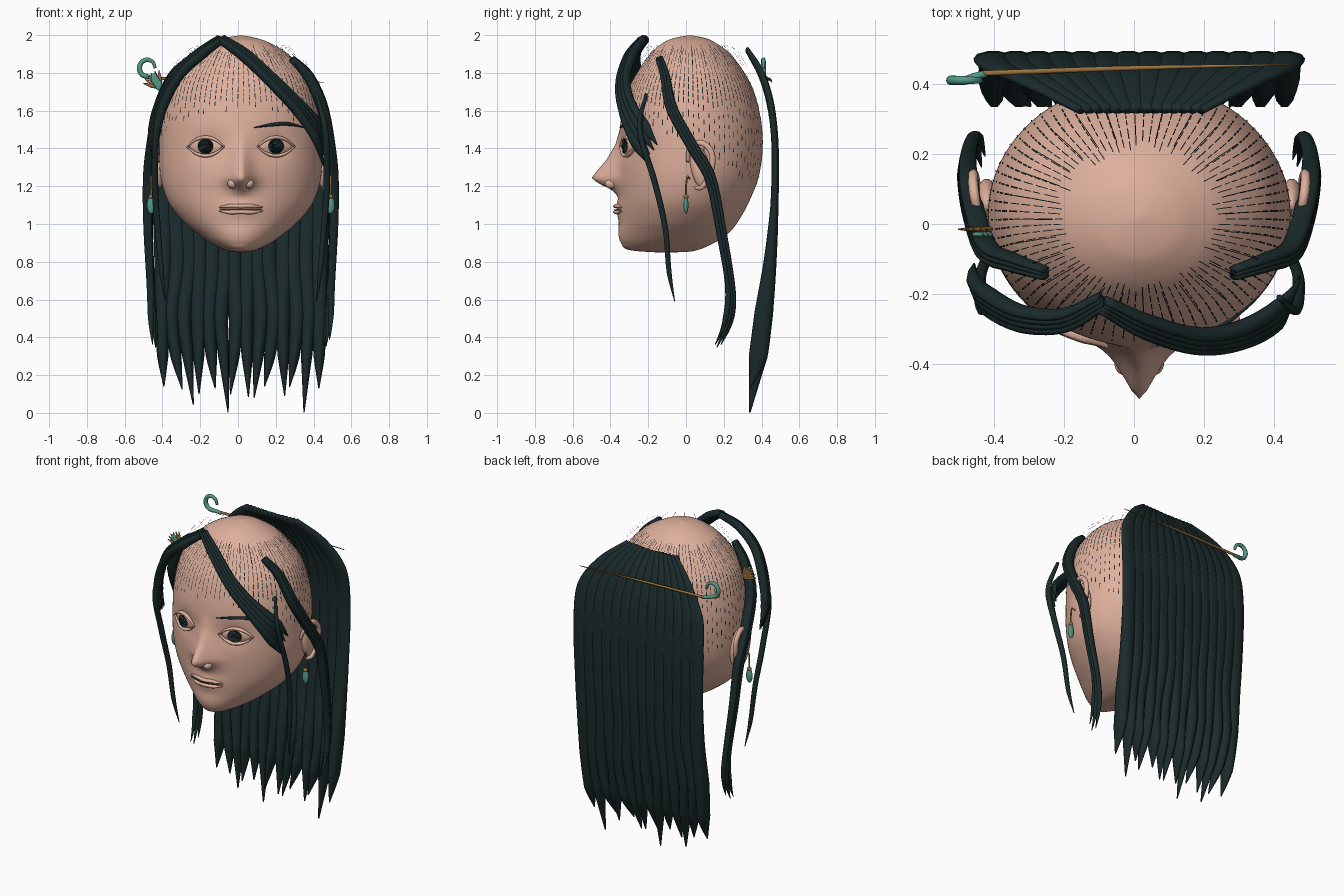
import bpy, bmesh, math, random
from mathutils import Vector, Matrix

random.seed(4)
if "Cube" in bpy.data.objects:
    bpy.data.objects.remove(bpy.data.objects["Cube"])
CX = 0.015  # mirror plane of the head


def material(name, rgb):
    m = bpy.data.materials.new(name)
    m.use_nodes = True
    m.diffuse_color = (*rgb, 1)
    m.node_tree.nodes["Principled BSDF"].inputs["Base Color"].default_value = (*rgb, 1)
    return m


SKIN = material("skin", (0.73, 0.43, 0.33))
HAIR = material("dark_hair", (0.011, 0.024, 0.025))
GOLD = material("gold", (0.32, 0.17, 0.045))
JADE = material("jade", (0.09, 0.32, 0.24))


def finish(bm, name, mat, smooth=True):
    bmesh.ops.recalc_face_normals(bm, faces=bm.faces)
    me = bpy.data.meshes.new(name)
    bm.to_mesh(me)
    bm.free()
    me.materials.append(mat)
    ob = bpy.data.objects.new(name, me)
    bpy.context.collection.objects.link(ob)
    if smooth:
        me.shade_smooth()


def spline(keys, u):
    """Smooth interpolation through keys, u from 0 to 1."""
    f = min(max(u, 0), 1) * (len(keys) - 1)
    i = min(int(f), len(keys) - 2)
    t = f - i
    b, c = Vector(keys[i]), Vector(keys[i + 1])
    a = Vector(keys[i - 1]) if i else b * 2 - c
    d = Vector(keys[i + 2]) if i + 2 < len(keys) else c * 2 - b
    return 0.5 * (2 * b + (c - a) * t + (2 * a - 5 * b + 4 * c - d) * t**2 + (3 * b - a - 3 * c + d) * t**3)


def linear(vals, u):
    f = u * (len(vals) - 1)
    i = min(int(f), len(vals) - 2)
    return vals[i] + (vals[i + 1] - vals[i]) * (f - i)


# Head profile: height, half width, front, back
PROFILE = [(2, 0, .02, .02), (1.985, .08, -.06, .1), (1.96, .15, -.12, .155), (1.9, .25, -.19, .235),
           (1.8, .345, -.26, .31), (1.7, .395, -.31, .36), (1.55, .425, -.345, .397), (1.4, .432, -.355, .405),
           (1.25, .425, -.355, .385), (1.12, .385, -.352, .335), (1.02, .31, -.35, .28), (.95, .23, -.35, .225),
           (.9, .16, -.342, .15), (.865, .09, -.31, .07), (.852, .04, -.2, 0), (.85, 0, -.12, -.12)]
NOSE = [(1.5, 0), (1.42, .02), (1.34, .065), (1.27, .125), (1.24, .147), (1.21, .1), (1.18, .035), (1.14, 0)]


def bump(a, b):
    return math.exp(-a * a - b * b)


def relief(x, z):
    """How far the face stands forward of the plain skull."""
    d = 0.018 * bump(x / .1, (z - 1.08) / .06) + 0.008 * bump(x / .1, (z - .95) / .05)
    d -= 0.022 * bump((abs(x) - .17) / .09, (z - 1.41) / .07)
    for (z1, d1), (z0, d0) in zip(NOSE, NOSE[1:]):
        if z0 <= z < z1:
            wide = .035 + .03 * min(1, max(0, (1.45 - z) / .2))
            d += (d0 + (d1 - d0) * (z - z0) / (z1 - z0)) * math.exp(-(abs(x) / wide) ** 1.6)
    return d


def head_point(k, t, off=0):
    z, w, f, b = k
    x, h = w * math.sin(t), (b - f) / 2
    y = (f + b) / 2 - h * math.cos(t)
    if math.cos(t) > 0:
        y -= relief(x, z)
    return Vector((CX + x + off * math.sin(t), y - off * math.cos(t), z + off * max(0, z - 1.5)))


def key_at(z):
    lo, hi = 0, 1
    for _ in range(25):
        mid = (lo + hi) / 2
        lo, hi = (mid, hi) if spline(PROFILE, mid)[0] > z else (lo, mid)
    return spline(PROFILE, lo)


def on_face(x, z, off=0):
    k = key_at(z)
    p = head_point(k, math.asin(max(-1, min(1, x / k[1]))))
    return p - Vector((0, off, 0))


def loft(bm, rings):
    rows = [[bm.verts.new(p) for p in r] for r in rings]
    n = len(rows[0])
    for a, b in zip(rows, rows[1:]):
        for i in range(n):
            bm.faces.new((a[i], a[(i + 1) % n], b[(i + 1) % n], b[i]))
    bm.faces.new(rows[0])
    bm.faces.new(rows[-1][::-1])


# Head
bm = bmesh.new()
loft(bm, [[head_point(spline(PROFILE, .004 + .992 * j / 110), i * math.tau / 128) for i in range(128)]
          for j in range(111)])
finish(bm, "head", SKIN)


def add_strand(bm, pts, width, thick, normal=None, count=1, steps=30, sides=10):
    """Tapered oval tubes along a path; count lays several side by side with ragged tips."""
    for c in range(count):
        rings = []
        reach = 1 - .1 * random.random() if count > 1 else 1
        for j in range(steps + 1):
            v = j / steps
            u = v * reach
            p = spline(pts, u)
            tan = (spline(pts, u + .01) - spline(pts, u - .01)).normalized()
            nor = Vector(normal) if normal else p - Vector((CX, .03, 1.35))
            side = tan.cross(nor).normalized()
            nor = side.cross(tan).normalized()
            w, th = linear(width, v), linear(thick, v)
            p = p + side * w * (2 * c + 1 - count) / count
            if count > 1:
                w *= 1.9 / count * min(1, (1 - v) * 7 + .08)
            rings.append([p + side * w * math.cos(a) + nor * th * math.sin(a)
                          for a in (k * math.tau / sides for k in range(sides))])
        loft(bm, rings)


def strand(name, mat, pts, width, thick, **kw):
    bm = bmesh.new()
    add_strand(bm, pts, width, thick, **kw)
    finish(bm, name, mat)


def ball(name, mat, loc, size, tilt=0):
    bm = bmesh.new()
    bmesh.ops.create_uvsphere(bm, u_segments=24, v_segments=14, radius=1, matrix=Matrix.Translation(loc)
                              @ Matrix.Rotation(tilt, 4, 'X') @ Matrix.Diagonal((*size, 1)))
    finish(bm, name, mat)


def patch(name, mat, x, z, rx, rz, off, bulge):
    """Oval plate that follows the face."""
    bm = bmesh.new()
    loft(bm, [[on_face(x + rx * r * math.cos(a), z + rz * r * math.sin(a), off + bulge * (1 - r * r))
               for a in (k * math.tau / 32 for k in range(32))] for r in (1, .85, .65, .4, .15)])
    finish(bm, name, mat)


# Eyes, nostrils, ears, earrings and loose side hair on both sides
for s, label in ((1, "left"), (-1, "right")):
    ex = s * .187
    patch(label + "_eyeball", SKIN, ex, 1.412, .088, .043, .004, .02)
    patch(label + "_iris", HAIR, ex, 1.412, .041, .039, .026, .002)
    for part, lift in (("upper", .049), ("lower", -.049)):
        strand(f"{label}_{part}_eyelid", SKIN,
               [on_face(ex + .098 * q, 1.41 + lift * (1 - q * q), .012) for q in (-1, -.6, -.2, .2, .6, 1)],
               [.004, .009, .009, .004], [.006, .014, .014, .006], normal=(0, -1, 0))
    ball(label + "_nostril", SKIN, (CX + s * .045, -.395, 1.213), (.026, .035, .026))

    def side(pts):
        return [(CX + s * x, y, z) for x, y, z in pts]

    ball(label + "_ear", SKIN, (CX + s * .435, .075, 1.3), (.03, .05, .115), .2)
    strand(label + "_ear_rim", SKIN, side([(.43, .01, 1.33), (.455, .02, 1.4), (.47, .08, 1.43), (.475, .135, 1.38),
           (.47, .135, 1.29), (.46, .09, 1.2), (.44, .05, 1.19)]), [.01, .016, .016, .012], [.01, .014, .014, .01])
    strand(label + "_earring_wire", GOLD, side([(.455, .02, 1.24), (.475, .008, 1.25), (.475, 0, 1.2), (.475, 0, 1.14)]),
           [.005, .005], [.005, .005])
    ball(label + "_earring_cap", GOLD, (CX + s * .475, 0, 1.145), (.014, .014, .012))
    ball(label + "_earring_drop", JADE, (CX + s * .475, 0, 1.1), (.022, .013, .046))
    strand(label + "_side_lock", HAIR, side([(.27, -.14, 1.875), (.36, -.11, 1.78), (.435, -.075, 1.61), (.475, .04, 1.4),
           (.49, .13, 1.24), (.49, .185, .97), (.475, .235, .66), (.465, .22, .48), (.45, .16, .34)]),
           [.016, .02, .024, .024, .024, .022, .02, .026, .03], [.018, .028, .03, .03, .028, .024, .02, .016, .003], count=3)
    strand(label + "_thin_lock", HAIR, side([(.40, -.21, 1.69), (.445, -.245, 1.5), (.455, -.165, 1.22), (.44, -.11, .98),
           (.42, -.09, .75), (.40, -.06, .59)]), [.008, .014, .016, .015, .014, .002], [.01, .018, .018, .016, .013, .002])

# Eyebrow
strand("left_eyebrow", HAIR, [on_face(x, z, .004) for x, z in ((.07, 1.51), (.16, 1.525), (.25, 1.53), (.34, 1.51))],
       [.002, .009, .01, .002], [.006, .008, .008, .003], normal=(0, -1, 0))

# Swept fringe
strand("left_fringe", HAIR, [(-.09, -.23, 1.98), (.04, -.295, 1.89), (.19, -.335, 1.75), (.325, -.31, 1.61),
       (.43, -.24, 1.47), (.47, -.14, 1.32)], [.022, .03, .034, .042, .06, .065], [.02, .026, .026, .026, .022, .003], count=4)
strand("right_fringe", HAIR, [(-.09, -.22, 1.98), (-.2, -.275, 1.9), (-.32, -.27, 1.79), (-.41, -.225, 1.62),
       (-.445, -.19, 1.47), (-.445, -.14, 1.34)], [.022, .028, .034, .04, .045, .045], [.02, .026, .026, .026, .022, .003], count=4)

# Long back hair: a smooth sheet at the crown that parts into wavy, pointed locks
bm = bmesh.new()
LOCKS = 14
for i in range(LOCKS):
    f = 2 * i / (LOCKS - 1) - 1
    xt, xm = .02 + .17 * f, CX + .415 * f
    sway = random.uniform(-.03, .03) - .025 * f
    tip = .003 if i in (5, 12) else random.uniform(.02, .15)

    def spread(q):
        return xt + (xm - xt) * q

    add_strand(bm, [(xt, .325, 1.92), (spread(.55), .4, 1.79), (spread(.95), .45, 1.62), (xm, .472, 1.4), (xm, .468, 1.1),
                    (xm + sway * .4, .445, .8), (xm - sway * .4, .412, .53), (xm + sway * .2, .382, .3), (xm + sway, .338, tip)],
               [.022, .04, .055, .058, .052, .046, .042, .03, .003], [.012, .018, .02, .02, .022, .036, .052, .052, .004],
               normal=(0, 1, 0), steps=48)
finish(bm, "back_hair", HAIR)

# Fine hair roots running down the scalp, and a few stray hairs above it
bm = bmesh.new()


def ribbon(t, z0, z1, off, half):
    rows = []
    for j in range(4):
        k = key_at(z0 + (z1 - z0) * j / 3)
        rows.append([bm.verts.new(head_point(k, t + d / max(k[1], .1), off)) for d in (-half, half)])
    for a, b in zip(rows, rows[1:]):
        bm.faces.new((a[0], a[1], b[1], b[0]))


ROOTS = 84
for i in range(ROOTS):
    t = (i + .5) * math.tau / ROOTS
    low = 1.42 + .2 * math.cos(t)
    z = 1.93 - .03 * random.random()
    while z > low:
        step = random.uniform(.02, .05)
        ribbon(t, z, z - step * .75, .003, .0015 + .0015 * abs(math.sin(t)) * (z < 1.8))
        z -= step * (1 if z > 1.68 else 2)
    if i % 3 == 0:
        ribbon(t, 1.93, 1.82, .04, .001)
finish(bm, "scalp_hairs", HAIR, False)

# Lips
for part, z, rise, thick in (("upper", 1.088, .01, .011), ("lower", 1.069, -.009, .011)):
    strand(part + "_lip", SKIN, [on_face(.115 * q, z + rise * (1 - q * q) * (.6 if q == 0 else 1), .003)
           for q in (-1, -.5, 0, .5, 1)], [.003, thick, thick, thick, .003], [.004, .013, .016, .013, .004], normal=(0, -1, 0))
strand("mouth_line", HAIR, [on_face(.11 * q, 1.079, .008) for q in (-1, -.5, 0, .5, 1)],
       [.001, .0015, .001], [.004, .009, .004], normal=(0, -1, 0))

# Hairpin with a hooked jade end
strand("hairpin_rod", GOLD, [(-.43, .43, 1.77), (0, .445, 1.765), (.455, .455, 1.75)], [.008, .007, .002], [.008, .007, .002],
       normal=(0, 1, 0))
hook = [(-.48 + .042 * math.cos(a), .41, 1.825 + .045 * math.sin(a)) for a in (math.radians(d) for d in range(0, 271, 45))]
strand("hairpin_hook", JADE, hook + [(-.455, .42, 1.775), (-.42, .43, 1.765)], [.008, .012, .014, .013, .01],
       [.008, .012, .014, .013, .01], normal=(0, 1, 0))

# Fan-shaped comb on the right temple
for i in range(6):
    a = math.radians(95 + 14 * i)
    strand(f"comb_spike_{i + 1}", GOLD, [(-.41, -.015, 1.72), (-.41 + .095 * math.cos(a), -.015, 1.72 + .095 * math.sin(a))],
           [.006, .012, .002], [.008, .008, .002], normal=(0, 1, 0))
for i in range(3):
    ball(f"comb_leaf_{i + 1}", JADE, (-.42 - .012 * i, -.03, 1.735 + .018 * i), (.018, .008, .028))
